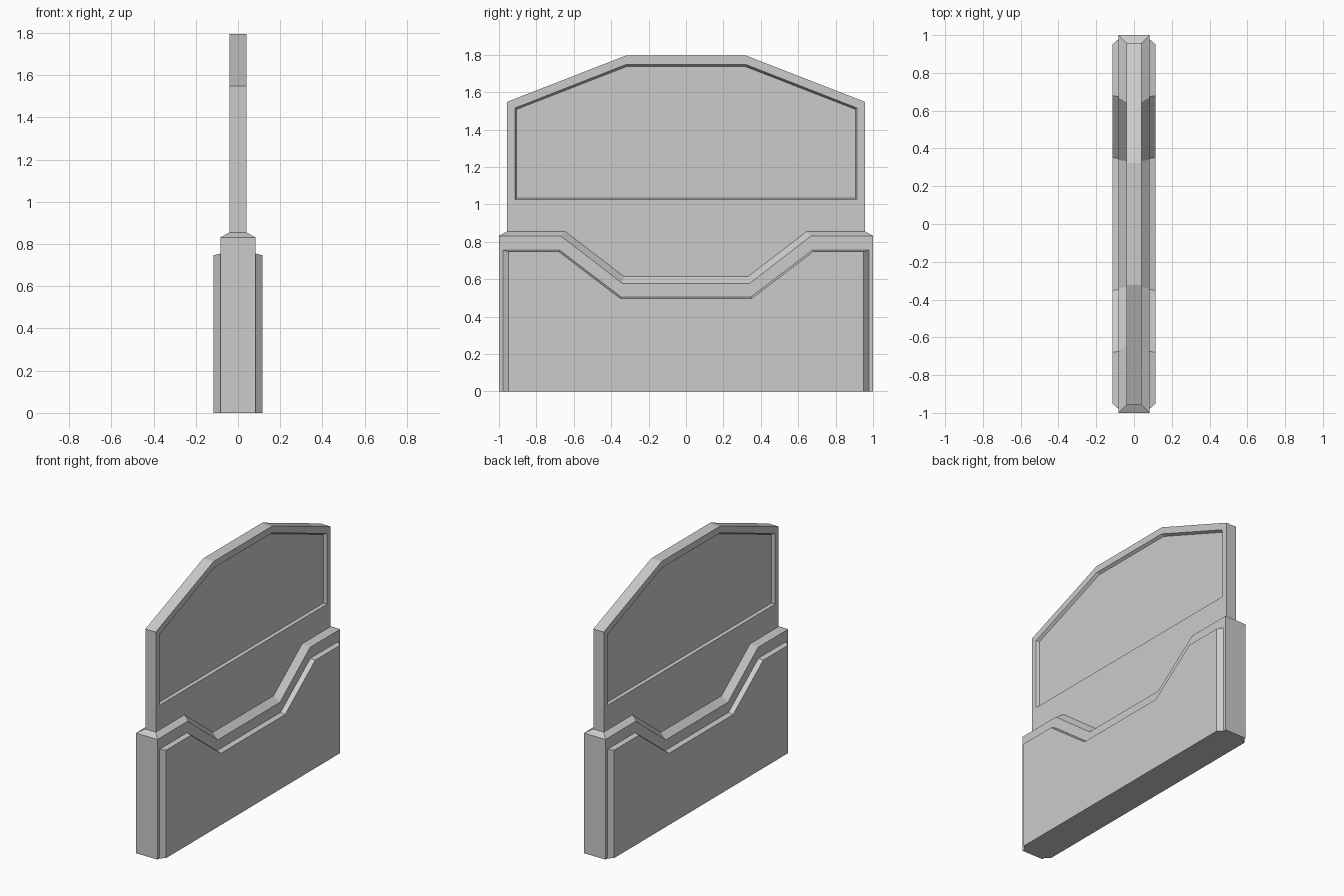
import bpy, bmesh

if "Cube" in bpy.data.objects:
    bpy.data.objects.remove(bpy.data.objects["Cube"])


def chain(x, half):
    """Outline at depth x from its y<0 half, mirrored to y>0."""
    pts = half + [(-y, z) for y, z in reversed(half)]
    return [(x, y, z) for y, z in pts]


def flip(pts):
    return [(-x, y, z) for x, y, z in pts]


def strip(a, b):
    """Quads joining two outlines point by point."""
    return [[a[i], a[i + 1], b[i + 1], b[i]] for i in range(len(a) - 1)]


def both_sides(faces):
    return faces + [flip(f) for f in faces]


def build(name, faces):
    bm = bmesh.new()
    for f in faces:
        bm.faces.new([bm.verts.new(p) for p in f])
    bmesh.ops.remove_doubles(bm, verts=bm.verts, dist=0.0005)
    bmesh.ops.recalc_face_normals(bm, faces=bm.faces)
    me = bpy.data.meshes.new(name)
    bm.to_mesh(me)
    bm.free()
    ob = bpy.data.objects.new(name, me)
    bpy.context.collection.objects.link(ob)
    return bm


# Shared outlines, from the bottom or outer corner towards the middle
rim = chain(0.04, [(-0.957, 0.855), (-0.645, 0.855), (-0.333, 0.615)])
body = chain(0.083, [(-1, 0), (-1, 0.832), (-0.67, 0.832), (-0.34, 0.577)])
pad_base = chain(0.083, [(-0.978, 0), (-0.978, 0.755), (-0.675, 0.755), (-0.347, 0.505)])
pad_face = chain(0.115, [(-0.95, 0), (-0.95, 0.747), (-0.68, 0.747), (-0.352, 0.497)])

# Thick lower body: chamfered notched rim, border and raised pads
sides = both_sides(strip(body[1:-1], rim) + strip(body, pad_base)
                   + strip(pad_base, pad_face) + [pad_face])
ends = []
for i, r in ((0, 0), (-1, -1)):
    top = body[1] if i == 0 else body[-2]
    for a, b in ((body[i], top), (top, rim[r])):
        ends.append([a, b] + flip([b, a]))
half_base = [body[0], pad_base[0], pad_face[0], pad_face[-1], pad_base[-1], body[-1]]
base = [half_base + flip(half_base[::-1])]
build("lower_body", sides + ends + base)

# Thin upper panel with a shallow recess on both faces
edge = chain(0.04, [(-0.957, 0.855), (-0.957, 1.548), (-0.323, 1.795)])
lip = chain(0.04, [(-0.915, 1.025), (-0.915, 1.515), (-0.32, 1.748)])
floor = chain(0.022, [(-0.905, 1.033), (-0.905, 1.508), (-0.317, 1.737)])
panel = both_sides(strip(edge, lip) + [rim + [lip[-1], lip[0]]]
                   + strip(lip + lip[:1], floor + floor[:1]) + [floor])
build("upper_panel", panel + strip(edge, flip(edge)))
